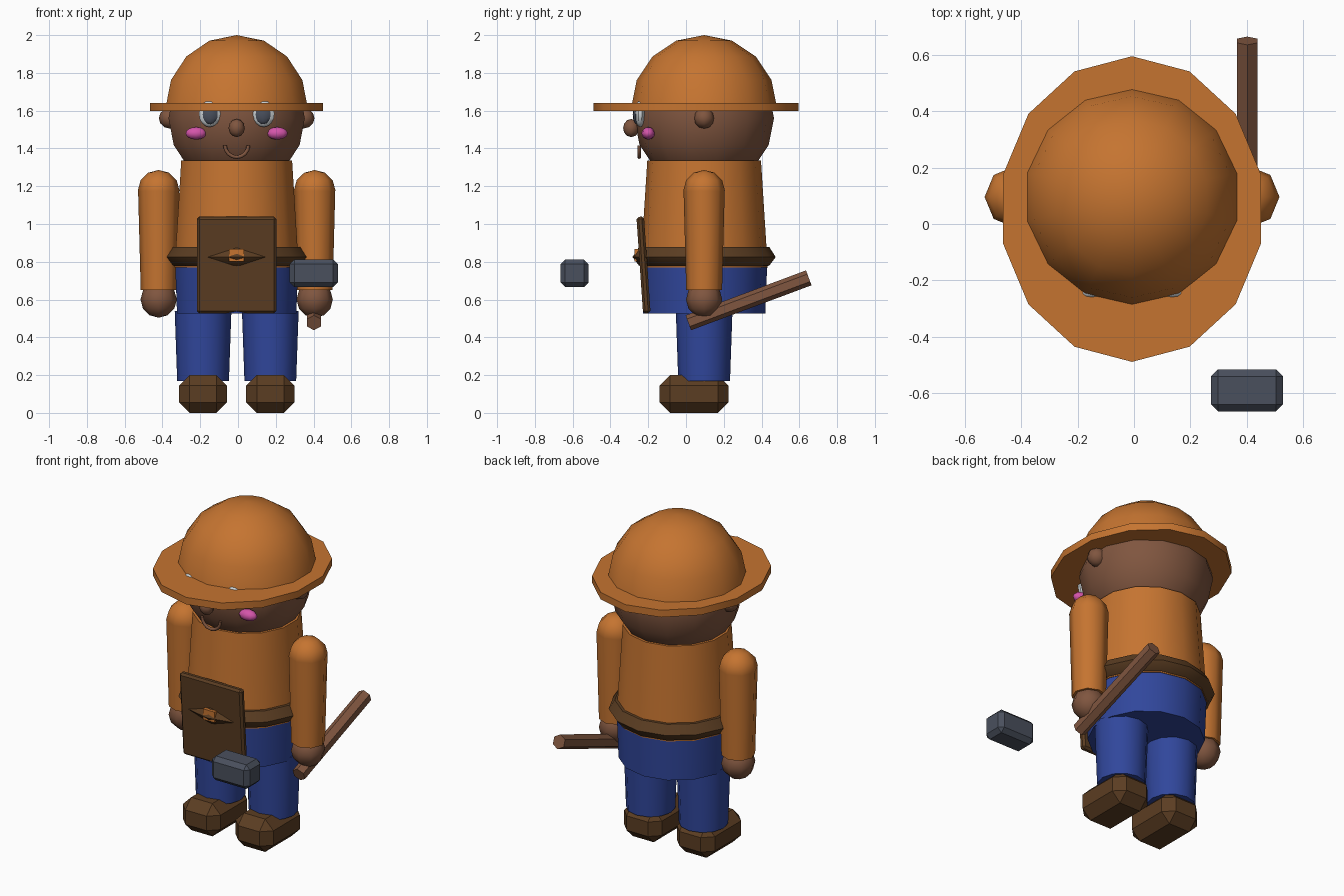
import bpy, bmesh, math
from mathutils import Vector, Matrix

if "Cube" in bpy.data.objects:
    bpy.data.objects.remove(bpy.data.objects["Cube"])

CX, CY = -0.007, 0.096          # body axis


def material(name, rgb):
    m = bpy.data.materials.new(name)
    m.diffuse_color = (*rgb, 1)
    m.use_nodes = True
    m.node_tree.nodes["Principled BSDF"].inputs["Base Color"].default_value = m.diffuse_color
    return m


ORANGE = material("orange cloth", (0.56, 0.175, 0.03))
SKIN = material("brown skin", (0.215, 0.092, 0.05))
BLUE = material("blue denim", (0.03, 0.062, 0.33))
LEATHER = material("dark leather", (0.105, 0.047, 0.016))
SLATE = material("slate metal", (0.068, 0.08, 0.11))
PINK = material("pink blush", (0.66, 0.09, 0.4))
EYE = material("eye white", (0.6, 0.64, 0.66))


def finish(name, bm, mat, loc, angle=None, rot=None):
    bmesh.ops.recalc_face_normals(bm, faces=bm.faces)
    me = bpy.data.meshes.new(name)
    if rot:
        bm.transform(rot)
    bm.to_mesh(me)
    bm.free()
    ob = bpy.data.objects.new(name, me)
    ob.location = loc
    me.materials.append(mat)
    bpy.context.collection.objects.link(ob)
    if angle:
        bpy.ops.object.select_all(action='DESELECT')
        ob.select_set(True)
        bpy.context.view_layer.objects.active = ob
        bpy.ops.object.shade_smooth_by_angle(angle=math.radians(angle))
    return ob


def lathe(name, profile, mat, loc, n=14, scale=(1, 1), angle=40, rot=None):
    """Turn (radius, height) points around z; first vertex faces -y."""
    bm = bmesh.new()
    rings = []
    for r, z in profile:
        if r < 1e-5:
            rings.append([bm.verts.new((0, 0, z))] * n)
            continue
        ring = []
        for i in range(n):
            a = -math.pi / 2 + math.tau * i / n
            ring.append(bm.verts.new((r * math.cos(a) * scale[0], r * math.sin(a) * scale[1], z)))
        rings.append(ring)
    for a, b in zip(rings, rings[1:]):
        for i in range(n):
            j = (i + 1) % n
            quad = list(dict.fromkeys((a[i], a[j], b[j], b[i])))
            bm.faces.new(quad)
    for ring in (rings[0], rings[-1]):
        if ring[0] is not ring[1]:
            bm.faces.new(ring)
    return finish(name, bm, mat, loc, angle, rot)


def ball(name, size, mat, loc, n=14, rings=8, part=1.0, angle=50):
    """Ellipsoid; part = 0.5 keeps only the upper half."""
    prof = []
    for k in range(round(rings * part) + 1):
        t = math.pi * k / rings
        prof.append((0 if k in (0, rings) else math.sin(t), size[2] * math.cos(t)))
    return lathe(name, prof, mat, loc, n, size[:2], angle)


def box(name, size, mat, loc, bevel, rot=None):
    bm = bmesh.new()
    bmesh.ops.create_cube(bm, size=1)
    bm.transform(Matrix.Diagonal((*size, 1)))
    if bevel:
        bmesh.ops.bevel(bm, geom=bm.edges[:], offset=bevel, segments=1, affect='EDGES')
    return finish(name, bm, mat, loc, None, rot)


# hat
ball("hat_crown", (0.386, 0.386, 0.385), ORANGE, (CX, CY, 1.615), part=0.5)
lathe("hat_brim", [(1, 0), (1, 0.043)], ORANGE, (CX, 0.053, 1.597), scale=(0.47, 0.542))

# head and face
ball("head", (0.37, 0.37, 0.37), SKIN, (CX, CY, 1.56))
ball("nose", (0.043, 0.043, 0.048), SKIN, (CX, -0.29, 1.508), n=8, rings=6)
for side, s in (("left", -1), ("right", 1)):
    ball(f"{side}_ear", (0.06, 0.055, 0.055), SKIN, (CX + s * 0.352, CY, 1.56), n=8, rings=6)
    ball(f"{side}_eye", (0.06, 0.03, 0.07), EYE, (CX + s * 0.143, -0.243, 1.583), n=10)
    ball(f"{side}_pupil", (0.042, 0.02, 0.052), SLATE, (CX + s * 0.14, -0.262, 1.58), n=10)
    ball(f"{side}_cheek", (0.058, 0.035, 0.033), PINK, (CX + s * 0.215, -0.2, 1.48), n=10)

# smile: thin half ring
bm = bmesh.new()
loops = []
for k in range(9):
    a = math.pi + math.pi * k / 8
    c = Vector((math.cos(a), 0, math.sin(a)))
    loops.append([bm.verts.new(c * (0.062 + 0.01 * math.cos(t)) + Vector((0, 0.01 * math.sin(t), 0)))
                  for t in (math.tau * i / 6 for i in range(6))])
for a, b in zip(loops, loops[1:]):
    for i in range(6):
        bm.faces.new((a[i], a[(i + 1) % 6], b[(i + 1) % 6], b[i]))
bm.faces.new(loops[0])
bm.faces.new(loops[-1])
finish("smile", bm, SKIN, (CX, -0.248, 1.416), 65)

# torso, belt and trousers
lathe("shirt", [(0.337, 0.77), (0.301, 1.335)], ORANGE, (CX, CY, 0))
lathe("belt", [(0.325, 0.775), (0.345, 0.78), (0.379, 0.825), (0.345, 0.878), (0.325, 0.88)],
      LEATHER, (CX, CY, 0))
lathe("trouser_seat", [(0.324, 0.527), (0.334, 0.79)], BLUE, (CX, CY, 0))

for side, s in (("left", -1), ("right", 1)):
    # legs and shoes
    lathe(f"{side}_leg", [(0.137, 0.17), (0.15, 0.54)], BLUE, (CX + s * 0.178, CY, 0), n=12)
    box(f"{side}_shoe", (0.255, 0.366, 0.2), LEATHER, (CX + s * 0.178, 0.042, 0.1), 0.056)
    # arms and hands
    x = CX + s * 0.413
    lathe(f"{side}_sleeve", [(0.095, 0.65), (0.109, 1.18)], ORANGE, (x, CY, 0), n=8, angle=50)
    ball(f"{side}_shoulder", (0.11, 0.11, 0.108), ORANGE, (x, CY, 1.178), n=8, rings=6)
    ball(f"{side}_hand", (0.096, 0.096, 0.096), SKIN, (x, CY, 0.6), n=8, rings=6)

# apron, leaning forward at the top, and buckle
tilt = math.atan2(0.035, 0.51)
box("apron", (0.42, 0.04, 0.512), LEATHER, (CX, -0.225, 0.783), 0.012,
    Matrix.Rotation(tilt, 4, 'X'))
box("buckle", (0.08, 0.06, 0.065), ORANGE, (CX, -0.242, 0.835), 0)

# hammer: handle runs from the hand backwards, head floats in front
a, b = Vector((0.402, 0.012, 0.477)), Vector((0.402, 0.65, 0.715))
lathe("hammer_handle", [(0.042, 0), (0.042, (b - a).length)], SKIN, a, n=6, angle=30,
      rot=Matrix.Rotation(-math.atan2(b.y - a.y, b.z - a.z), 4, 'X'))
box("hammer_head", (0.255, 0.149, 0.147), SLATE, (0.401, -0.59, 0.739), 0.025)
